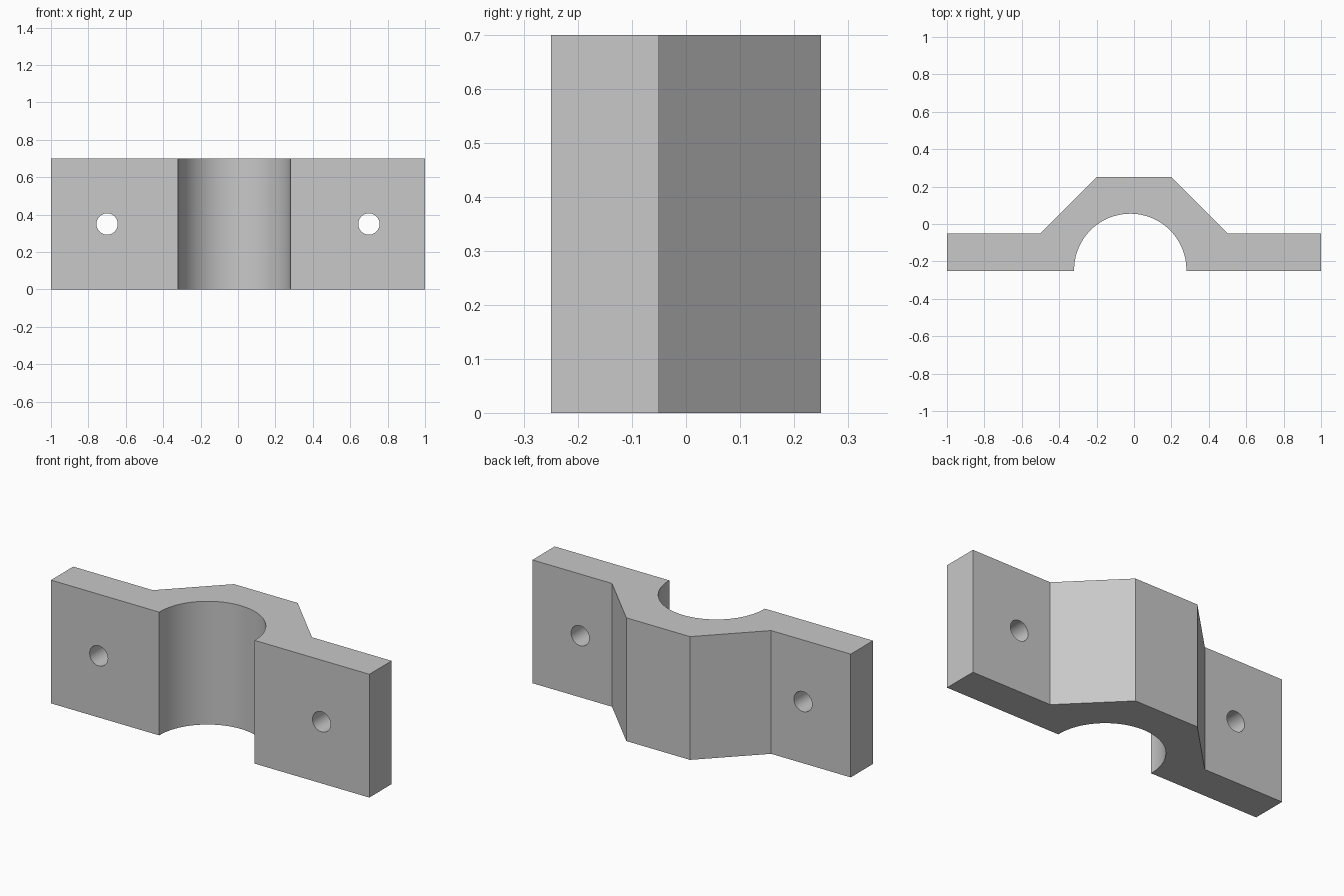
import bpy
import bmesh
from math import cos, sin, pi, radians

HEIGHT = 0.7
FRONT, SHOULDER, BACK = -0.25, -0.05, 0.25
BORE_X, BORE_Y, BORE_R, BORE_STEPS = -0.02, -0.245, 0.3, 64
HOLE_X, HOLE_R = 0.7, 0.057

default_cube = bpy.data.objects.get("Cube")
if default_cube:
    bpy.data.objects.remove(default_cube, do_unlink=True)

# Plain grey finish
grey = bpy.data.materials.new("plain_grey")
grey.use_nodes = True
colour = (0.58, 0.58, 0.58, 1)
grey.diffuse_color = colour
grey.node_tree.nodes["Principled BSDF"].inputs["Base Color"].default_value = colour

# Clamp outline: flanges, chamfered back and half-round bore
outline = [(BORE_X + BORE_R, FRONT), (1, FRONT), (1, SHOULDER), (0.5, SHOULDER),
           (0.2, BACK), (-0.2, BACK), (-0.5, SHOULDER), (-1, SHOULDER),
           (-1, FRONT), (BORE_X - BORE_R, FRONT)]
for i in range(BORE_STEPS + 1):
    a = pi * (1 - i / BORE_STEPS)
    outline.append((BORE_X + BORE_R * cos(a), BORE_Y + BORE_R * sin(a)))

# Extrude the outline upward
bm = bmesh.new()
base = bm.faces.new([bm.verts.new((x, y, 0)) for x, y in outline])
top = bmesh.ops.extrude_face_region(bm, geom=[base])["geom"]
bmesh.ops.translate(bm, vec=(0, 0, HEIGHT),
                    verts=[v for v in top if isinstance(v, bmesh.types.BMVert)])
bmesh.ops.recalc_face_normals(bm, faces=bm.faces)
mesh = bpy.data.meshes.new("clamp_half")
bm.to_mesh(mesh)
bm.free()
clamp = bpy.data.objects.new("clamp_half", mesh)
bpy.context.collection.objects.link(clamp)
mesh.materials.append(grey)

# Bolt holes through both flanges
for side, name in ((1, "left"), (-1, "right")):
    bpy.ops.mesh.primitive_cylinder_add(
        vertices=48, radius=HOLE_R, depth=0.5, rotation=(pi / 2, 0, 0),
        location=(side * HOLE_X, (FRONT + SHOULDER) / 2, HEIGHT / 2))
    cutter = bpy.context.object
    cutter.name = name + "_bolt_hole_cutter"
    cutter.data.materials.append(grey)
    bpy.context.view_layer.objects.active = clamp
    cut = clamp.modifiers.new(name + "_bolt_hole", "BOOLEAN")
    cut.operation = "DIFFERENCE"
    cut.solver = "EXACT"
    cut.object = cutter
    bpy.ops.object.modifier_apply(modifier=cut.name)
    bpy.data.objects.remove(cutter, do_unlink=True)

# Smooth the round surfaces, keep the edges sharp
bpy.ops.object.select_all(action="DESELECT")
clamp.select_set(True)
bpy.context.view_layer.objects.active = clamp
bpy.ops.object.shade_smooth_by_angle(angle=radians(30))
